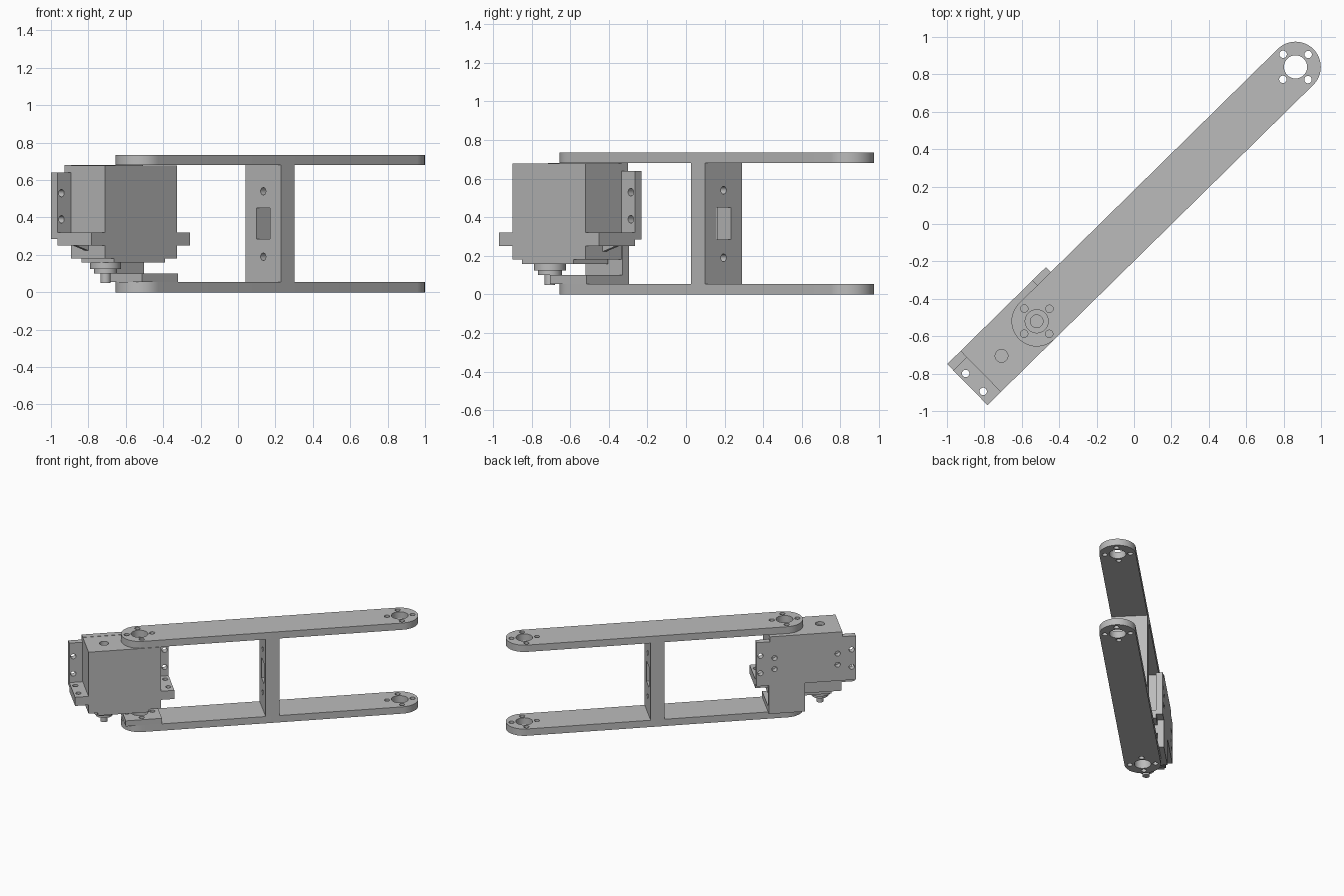
import bpy, bmesh, math
from mathutils import Matrix, Vector

if "Cube" in bpy.data.objects:
    bpy.data.objects.remove(bpy.data.objects["Cube"], do_unlink=True)

grey = bpy.data.materials.new("plain grey")
grey.use_nodes = True
grey.diffuse_color = (0.5, 0.5, 0.5, 1)
grey.node_tree.nodes["Principled BSDF"].inputs["Base Color"].default_value = (0.5, 0.5, 0.5, 1)

# Everything is built along local x, with the near pivot at the origin
FRAME = Matrix.Translation((-0.52, -0.52, 0)) @ Matrix.Rotation(math.radians(44.5), 4, "Z")
ARM, R, MID = 1.94, 0.135, -0.132
FLOOR, ROOF, TOP = 0.055, 0.68, 0.735
BACK, PLATE = 0.124, 0.172


def finish(name, bm):
    bmesh.ops.recalc_face_normals(bm, faces=bm.faces)
    mesh = bpy.data.meshes.new(name)
    bm.to_mesh(mesh)
    bm.free()
    mesh.materials.append(grey)
    ob = bpy.data.objects.new(name, mesh)
    bpy.context.collection.objects.link(ob)
    ob.matrix_world = FRAME
    return ob


def add_prism(bm, points, offset):
    """Extrude a closed outline of 3D points along an offset."""
    face = bm.faces.new([bm.verts.new(p) for p in points])
    new = bmesh.ops.extrude_face_region(bm, geom=[face])["geom"]
    verts = [g for g in new if isinstance(g, bmesh.types.BMVert)]
    bmesh.ops.translate(bm, vec=Vector(offset), verts=verts)


def add_box(bm, x0, x1, y0, y1, z0, z1):
    add_prism(bm, [(x0, y0, z0), (x1, y0, z0), (x1, y1, z0), (x0, y1, z0)], (0, 0, z1 - z0))


def add_cyl(bm, centre, r, depth, axis="Z", r2=None, sides=32):
    turn = {"Z": Matrix(), "X": Matrix.Rotation(math.pi / 2, 4, "Y"),
            "Y": Matrix.Rotation(math.pi / 2, 4, "X")}[axis]
    bmesh.ops.create_cone(bm, cap_ends=True, segments=sides, radius1=r,
                          radius2=r if r2 is None else r2, depth=depth,
                          matrix=Matrix.Translation(centre) @ turn)


def box(name, *dims):
    bm = bmesh.new()
    add_box(bm, *dims)
    return finish(name, bm)


def cut(ob, bm):
    """Subtract the cutter shapes, then drop the cutter."""
    tool = finish("cutter", bm)
    tool.hide_render = True
    mod = ob.modifiers.new("holes", "BOOLEAN")
    mod.operation, mod.solver, mod.object = "DIFFERENCE", "EXACT", tool
    bpy.context.view_layer.objects.active = ob
    bpy.ops.object.modifier_apply(modifier=mod.name)
    bpy.data.objects.remove(tool, do_unlink=True)


def hub_holes(bm, x, z):
    add_cyl(bm, (x, 0, z), 0.062, 0.2)
    for k in range(4):
        a = k * math.pi / 2
        add_cyl(bm, (x + 0.095 * math.cos(a), 0.095 * math.sin(a), z), 0.02, 0.2, sides=20)


# Two long arm plates with round ends
def arm_plate(name, z0, z1):
    bm = bmesh.new()
    outline = []
    for centre, start in ((ARM, -90), (0, 90)):
        for i in range(25):
            a = math.radians(start + 180 * i / 24)
            outline.append((centre + R * math.cos(a), R * math.sin(a), z0))
    add_prism(bm, outline, (0, 0, z1 - z0))
    ob = finish(name, bm)
    holes = bmesh.new()
    for x in (0, ARM):
        hub_holes(holes, x, (z0 + z1) / 2)
    cut(ob, holes)


arm_plate("lower_arm", 0, FLOOR)
arm_plate("upper_arm", ROOF, TOP)

# Upright web between the plates, with a cable slot and two screw holes
web = box("cross_web", ARM / 2 - 0.052, ARM / 2 + 0.05, -R, R, FLOOR, ROOF)
holes = bmesh.new()
add_box(holes, ARM / 2 - 0.2, ARM / 2 + 0.2, -0.052, 0.052, 0.285, 0.45)
for z in (0.19, 0.54):
    add_cyl(holes, (ARM / 2, 0, z), 0.02, 0.4, "X", sides=20)
cut(web, holes)

# Motor case with two blind holes in its top
case = box("motor_case", MID - 0.27, MID + 0.27, -R, BACK, 0.18, ROOF - 0.002)
holes = bmesh.new()
for x in (MID * 2, 0):
    add_cyl(holes, (x, 0, ROOF), 0.034, 0.06)
cut(case, holes)
box("motor_base", MID - 0.2, MID + 0.18, -R, BACK - 0.01, 0.158, 0.18)

# Mounting ears with screw holes and a small rib below each
for side, label in ((-1, "rear"), (1, "front")):
    x0, x1 = sorted((MID + side * 0.27, MID + side * 0.37))
    ear = box(label + "_ear", x0, x1, -R, BACK, 0.25, 0.32)
    holes = bmesh.new()
    for y in (-0.067, 0.067):
        add_cyl(holes, (MID + side * 0.335, y, 0.285), 0.02, 0.2, sides=20)
    cut(ear, holes)
    bm = bmesh.new()
    add_prism(bm, [(MID + side * 0.365, -0.012, 0.25), (MID + side * 0.27, -0.012, 0.25),
                   (MID + side * 0.27, -0.012, 0.222)], (0, 0.024, 0))
    finish(label + "_rib", bm)

# Output shaft under the motor
bm = bmesh.new()
for r, z0, z1 in ((0.083, 0.125, 0.16), (0.062, 0.1, 0.125), (0.027, 0.05, 0.1)):
    add_cyl(bm, (MID * 2, 0, (z0 + z1) / 2), r, z1 - z0)
finish("output_shaft", bm)

# T-shaped bracket behind the motor
wide, body = 0.37, 0.27
outline = [(MID - wide, 0.285), (-R + 0.01, 0.285), (-R + 0.01, FLOOR), (0.145, FLOOR),
           (0.145, 0.285), (MID + wide, 0.285), (MID + wide, 0.64), (MID + body, 0.64),
           (MID + body, ROOF), (MID - body, ROOF), (MID - body, 0.64), (MID - wide, 0.64)]
bm = bmesh.new()
add_prism(bm, [(x, BACK, z) for x, z in outline], (0, PLATE - BACK, 0))
bracket = finish("bracket_plate", bm)
holes = bmesh.new()
for side in (-1, 1):
    for dx, heights in ((0.34, (0.39, 0.53)), (0.235, (0.415, 0.505))):
        for z in heights:
            add_cyl(holes, (MID + side * dx, PLATE, z), 0.02, 0.2, "Y", sides=20)
cut(bracket, holes)

# Bracket foot that bolts onto the lower arm
foot = box("bracket_foot", -R + 0.01, 0.145, -R, BACK, FLOOR, 0.1)
holes = bmesh.new()
hub_holes(holes, 0, 0.08)
cut(foot, holes)

# Smooth the round walls, keep the edges sharp
for ob in bpy.context.scene.objects:
    ob.select_set(ob.type == "MESH")
bpy.context.view_layer.objects.active = foot
bpy.ops.object.shade_smooth_by_angle(angle=math.radians(30))
